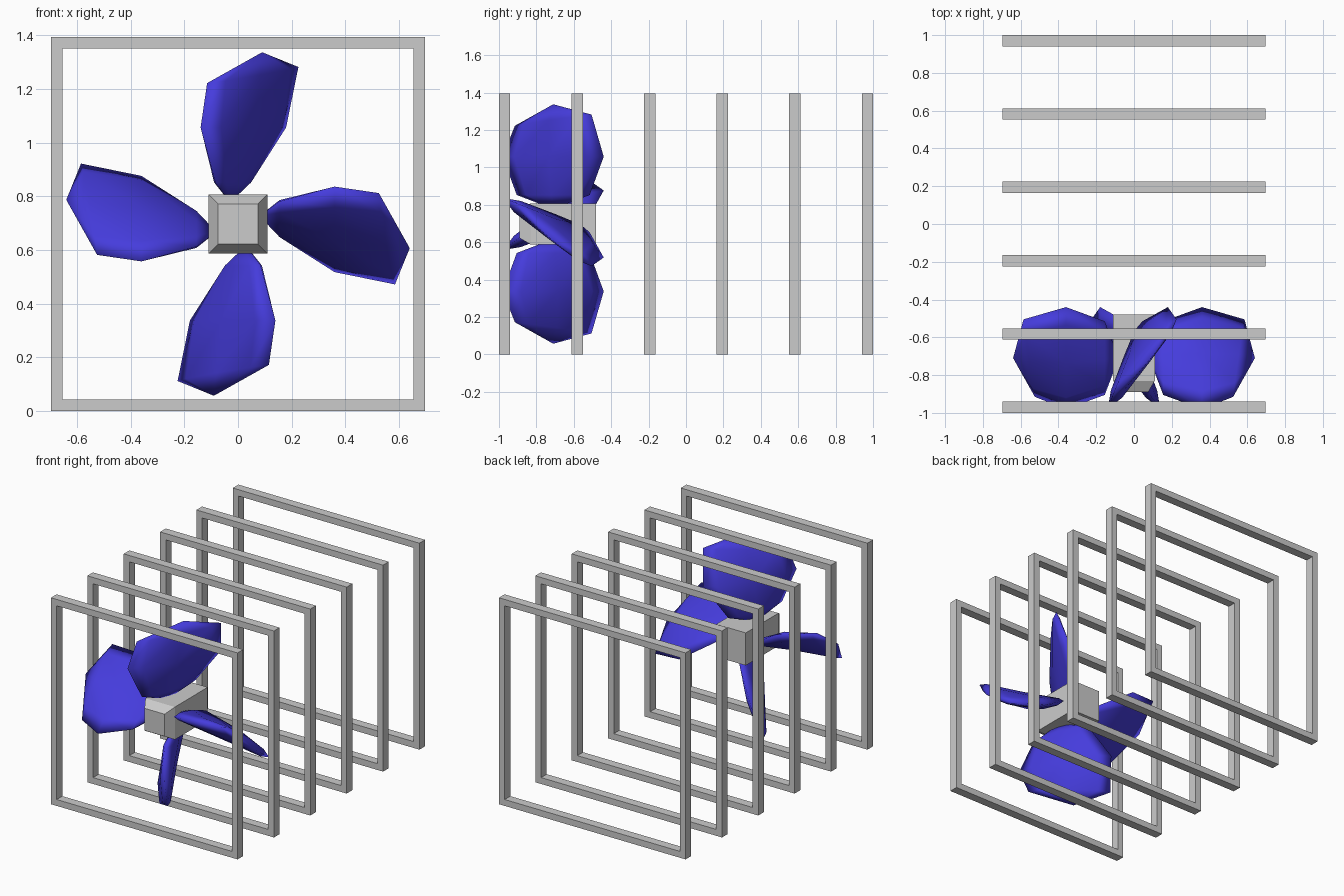
import bpy, math
from mathutils import Matrix, Vector

if "Cube" in bpy.data.objects:
    bpy.data.objects.remove(bpy.data.objects["Cube"])

CZ = 0.697   # height of the fan axis


def make_object(name, verts, faces):
    mesh = bpy.data.meshes.new(name)
    mesh.from_pydata(verts, [], faces)
    mesh.update()
    obj = bpy.data.objects.new(name, mesh)
    bpy.context.collection.objects.link(obj)
    return obj


def square(half, y):
    return [(sx * half, y, CZ + sz * half)
            for sx, sz in ((-1, -1), (1, -1), (1, 1), (-1, 1))]


# Square cage frames, evenly spaced along y
def frame(index, y):
    verts = []
    for half, yy in ((CZ, y - 0.03), (0.654, y - 0.03),
                     (0.654, y + 0.03), (CZ, y + 0.03)):
        verts += square(half, yy)
    faces = []
    for ring in range(4):
        a, b = ring * 4, (ring + 1) % 4 * 4
        for i in range(4):
            j = (i + 1) % 4
            faces.append((a + i, a + j, b + j, b + i))
    make_object(f"cage_frame_{index + 1}", verts, faces)


for n in range(6):
    frame(n, -0.97 + n * 0.388)

# Hub block with a chamfered front
hub_verts = square(0.075, -0.89) + square(0.11, -0.83) + square(0.11, -0.48)
hub_faces = [(0, 1, 2, 3), (11, 10, 9, 8)]
for a in (0, 4):
    for i in range(4):
        j = (i + 1) % 4
        hub_faces.append((a + i, a + 4 + i, a + 4 + j, a + j))
make_object("hub", hub_verts, hub_faces)

blue = bpy.data.materials.new("blade_blue")
blue.diffuse_color = (0.06, 0.045, 0.72, 1)
blue.use_nodes = True
blue.node_tree.nodes["Principled BSDF"].inputs["Base Color"].default_value = blue.diffuse_color

# Blade: flattened eight-sided ellipsoid with twist and a drooping tip
# station: radius, half chord in y, chord slope, centre offset, half thickness
STATIONS = [(0.155, 0.195, 0.33, 0.02, 0.035),
            (0.36, 0.27, 0.59, -0.02, 0.05),
            (0.555, 0.205, 0.83, -0.055, 0.035)]
SIDES = 8


def blade(name, angle):
    verts = [Vector((0.08, 0, 0.03))]
    for r, chord, slope, centre, thick in STATIONS:
        normal = Vector((0, slope, 1)).normalized()
        shear = 0.03 if r > 0.5 else 0
        for k in range(SIDES):
            a = 2 * math.pi * k / SIDES
            s = math.cos(a)
            p = Vector((r + shear * s, chord * s, centre - slope * chord * s))
            verts.append(p + normal * thick * math.sin(a))
    verts.append(Vector((0.64, 0, -0.09)))
    tip = len(verts) - 1
    faces = []
    for k in range(SIDES):
        m = (k + 1) % SIDES
        faces.append((0, 1 + m, 1 + k))
        for ring in range(2):
            a = 1 + ring * SIDES
            b = a + SIDES
            faces.append((a + k, a + m, b + m, b + k))
        faces.append((1 + 2 * SIDES + k, 1 + 2 * SIDES + m, tip))
    xf = Matrix.Translation((0, -0.71, CZ)) @ Matrix.Rotation(angle, 4, 'Y')
    obj = make_object(name, [xf @ v for v in verts], faces)
    obj.data.materials.append(blue)
    for poly in obj.data.polygons:
        poly.use_smooth = True


for i, side in enumerate(("right", "bottom", "left", "top")):
    blade(f"{side}_blade", i * math.pi / 2)
